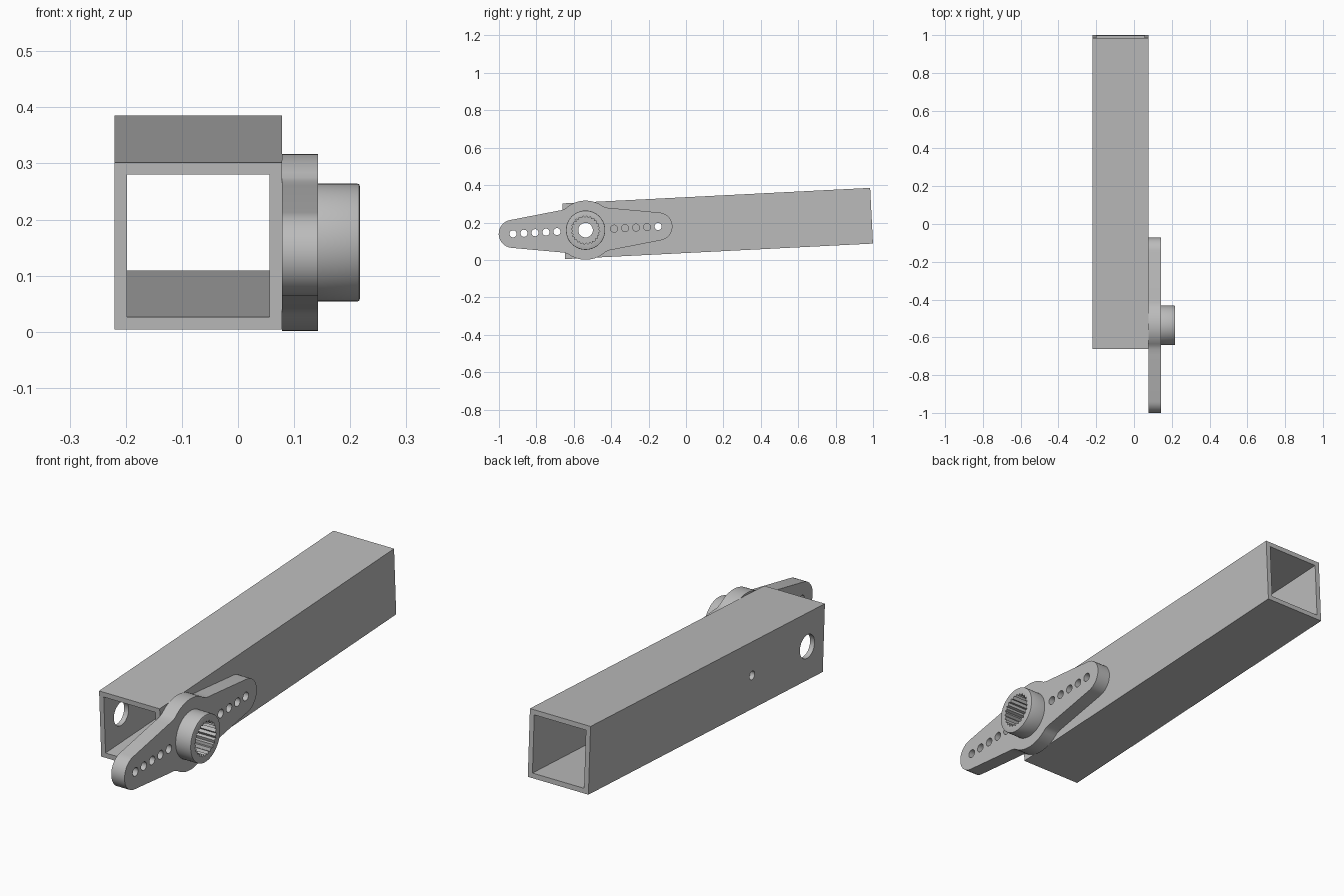
import bpy, bmesh, math
from mathutils import Matrix

cube = bpy.data.objects.get("Cube")
if cube:
    bpy.data.objects.remove(cube, do_unlink=True)

grey = bpy.data.materials.new("plain grey")
grey.use_nodes = True
colour = (0.5, 0.5, 0.5, 1)
grey.diffuse_color = colour
grey.node_tree.nodes["Principled BSDF"].inputs["Base Color"].default_value = colour

# Everything is built around the horn axis, then tilted about x
TILT = Matrix.Translation((0, -0.537, 0.159)) @ Matrix.Rotation(math.radians(2.89), 4, 'X')


def arc(radius, start, end, steps, centre=0):
    """Points on an arc; angles in degrees."""
    angles = [math.radians(start + (end - start) * i / steps) for i in range(steps + 1)]
    return [(centre + radius * math.cos(a), radius * math.sin(a)) for a in angles]


def circle(radius, centre=0, sides=32):
    return arc(radius, 0, 360, sides, centre)[:-1]


def rectangle(u0, u1, v):
    return [(u0, -v), (u1, -v), (u1, v), (u0, v)]


def prism(name, points, x0, x1, rim=0):
    """Extrude a side profile along x, with an optional bevel on its outer rim."""
    bm = bmesh.new()
    face = bm.faces.new([bm.verts.new((x0, u, v)) for u, v in points])
    out = bmesh.ops.extrude_face_region(bm, geom=[face])
    moved = [g for g in out["geom"] if isinstance(g, bmesh.types.BMVert)]
    bmesh.ops.translate(bm, verts=moved, vec=(x1 - x0, 0, 0))
    bmesh.ops.recalc_face_normals(bm, faces=bm.faces)
    if rim:
        edges = [e for e in bm.edges if all(v in moved for v in e.verts)]
        bmesh.ops.bevel(bm, geom=edges, offset=rim, segments=2, profile=0.5, affect='EDGES')
    mesh = bpy.data.meshes.new(name)
    bm.to_mesh(mesh)
    bm.free()
    mesh.materials.append(grey)
    obj = bpy.data.objects.new(name, mesh)
    bpy.context.collection.objects.link(obj)
    obj.matrix_world = TILT
    return obj


def combine(obj, other, operation='DIFFERENCE'):
    """Apply a boolean and remove the helper."""
    other.hide_render = True
    bpy.ops.object.select_all(action='DESELECT')
    bpy.context.view_layer.objects.active = obj
    obj.select_set(True)
    mod = obj.modifiers.new("combine", 'BOOLEAN')
    mod.operation = operation
    mod.solver = 'EXACT'
    mod.object = other
    bpy.ops.object.modifier_apply(modifier=mod.name)
    bpy.data.objects.remove(other, do_unlink=True)


def smooth(obj):
    bpy.ops.object.select_all(action='DESELECT')
    bpy.context.view_layer.objects.active = obj
    obj.select_set(True)
    bpy.ops.object.shade_smooth_by_angle(angle=math.radians(30))


# Square tube with an axle hole and a screw hole through both side walls
tube = prism("square_tube", rectangle(-0.117, 1.531, 0.149), -0.22, 0.078)
combine(tube, prism("bore", rectangle(-0.3, 1.7, 0.127), -0.198, 0.056))
combine(tube, prism("axle_hole", circle(0.052), -0.3, 0.2))
combine(tube, prism("screw_hole", circle(0.019, 0.388), -0.3, 0.2))
smooth(tube)

# Double-armed horn: central disc, soft shoulders, tapering rounded arms
end = 0.39
half = arc(0.075, -82, 82, 16, end) + [(0.15, 0.110), (0.125, 0.113), (0.112, 0.117)]
half += arc(0.158, 50, 130, 16)
half += [(-0.112, 0.117), (-0.125, 0.113), (-0.15, 0.110)]
half += arc(0.075, 98, 262, 16, -end)
half += [(-0.15, -0.110), (-0.125, -0.113), (-0.112, -0.117)]
half += arc(0.158, 230, 310, 16)
half += [(0.112, -0.117), (0.125, -0.113), (0.15, -0.110)]
horn = prism("servo_horn", half, 0.078, 0.143)

# Raised hub
combine(horn, prism("hub", circle(0.105, sides=64), 0.12, 0.217, rim=0.004), 'UNION')

# Toothed socket and the screw hole in its floor
teeth = 24
star = []
for i in range(teeth * 2):
    a = math.pi * i / teeth
    r = 0.077 if i % 2 else 0.067
    star.append((r * math.cos(a), r * math.sin(a)))
combine(horn, prism("socket", star, 0.11, 0.3))
combine(horn, prism("centre_hole", circle(0.039), 0, 0.3))

# Row of small holes along each arm
for side in (-1, 1):
    for i in range(5):
        combine(horn, prism("arm_hole", circle(0.019, side * (0.153 + 0.0588 * i), 24), 0, 0.3))
smooth(horn)
